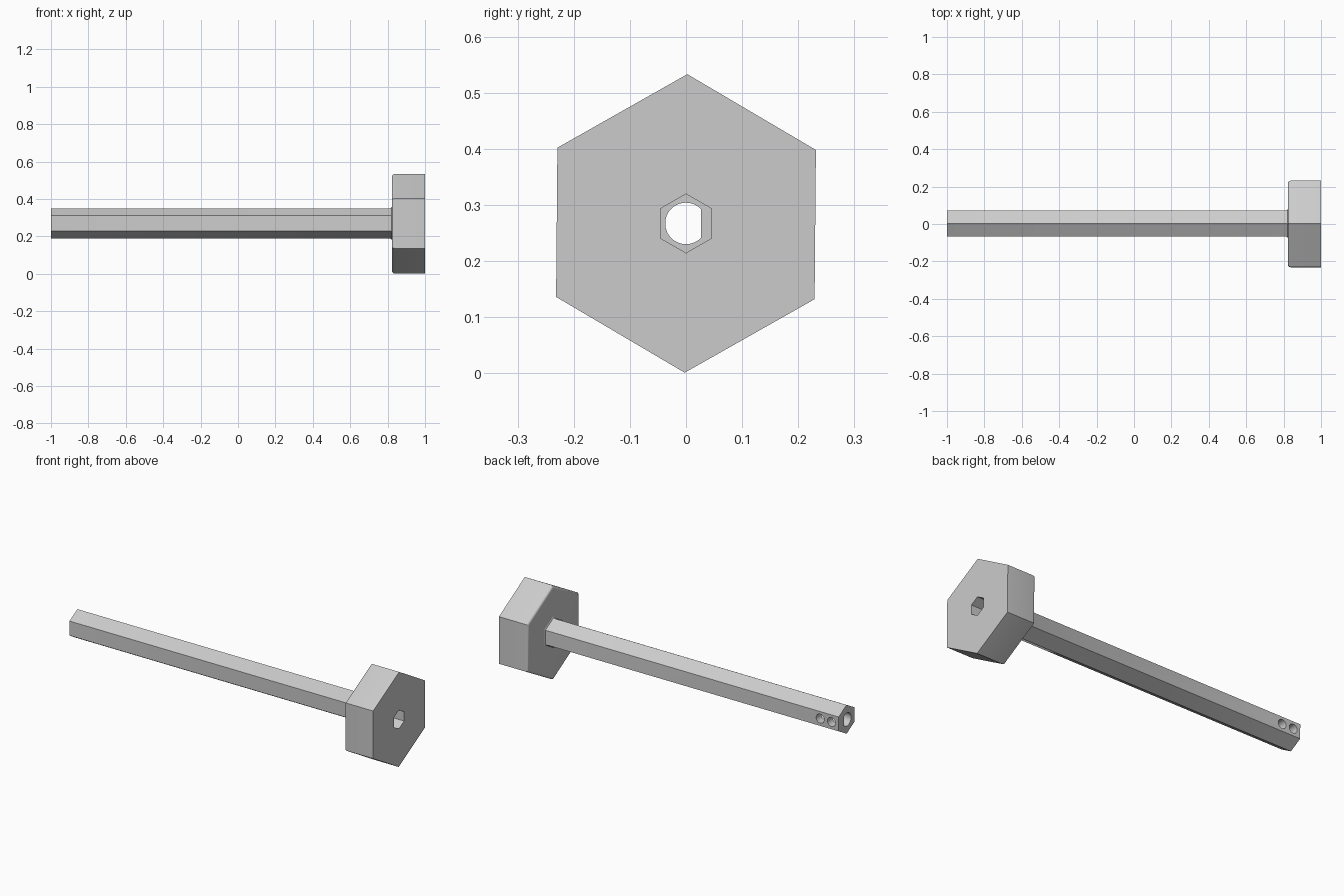
import bpy, bmesh, math

cube = bpy.data.objects.get("Cube")
if cube:
    bpy.data.objects.remove(cube, do_unlink=True)

AXIS_Z = 0.267

grey = bpy.data.materials.new("plain grey")
grey.use_nodes = True
grey.diffuse_color = (0.6, 0.6, 0.6, 1)
grey.node_tree.nodes["Principled BSDF"].inputs["Base Color"].default_value = (0.6, 0.6, 0.6, 1)


def polygon(sides, radius, turn=0.0, flat=None):
    """Cross-section in (y, z) with a corner on top; flat trims the +y side."""
    pts = []
    for i in range(sides):
        a = 2 * math.pi * i / sides + math.radians(turn)
        y = radius * math.sin(a)
        pts.append((y if flat is None else min(y, flat), radius * math.cos(a)))
    return pts


def loft(name, section, stations, offset=(0, AXIS_Z)):
    """Sweep a section along x through (x, scale) stations."""
    bm = bmesh.new()
    rings = [[bm.verts.new((x, y * s + offset[0], z * s + offset[1])) for y, z in section]
             for x, s in stations]
    n = len(section)
    for a, b in zip(rings, rings[1:]):
        for i in range(n):
            j = (i + 1) % n
            bm.faces.new((a[i], a[j], b[j], b[i]))
    bm.faces.new(rings[0])
    bm.faces.new(rings[-1])
    bmesh.ops.recalc_face_normals(bm, faces=bm.faces)
    mesh = bpy.data.meshes.new(name)
    bm.to_mesh(mesh)
    bm.free()
    mesh.materials.append(grey)
    obj = bpy.data.objects.new(name, mesh)
    bpy.context.collection.objects.link(obj)
    return obj


def activate(obj):
    bpy.ops.object.select_all(action='DESELECT')
    obj.select_set(True)
    bpy.context.view_layer.objects.active = obj


def cut(obj, cutters):
    activate(obj)
    for c in cutters:
        mod = obj.modifiers.new("cut", 'BOOLEAN')
        mod.operation = 'DIFFERENCE'
        mod.solver = 'EXACT'
        mod.object = c
        bpy.ops.object.modifier_apply(modifier=mod.name)
    bpy.ops.object.shade_smooth_by_angle(angle=math.radians(25))


# Hexagonal head, its inner rim rounded over
R, HEAD_X, ROUND = 0.266, 0.823, 0.014
rim = []
for k in range(5):
    a = math.pi / 2 * k / 4
    rim.append((HEAD_X + ROUND * (1 - math.sin(a)), 1 - ROUND * (1 - math.cos(a)) / R))
rim = sorted((x, s) for x, s in rim)
# Inset the innermost ring so the rounding meets the flat face
rim = [(HEAD_X + ROUND * (1 - math.cos(t)), 1 - ROUND * (1 - math.sin(t)) / (R * 0.866))
       for t in [math.pi / 2 * k / 4 for k in range(5)]]
head = loft("head", polygon(6, R, turn=0.5), rim + [(1.0, 1.0)])

# Hexagonal shaft with a small flare where it meets the head
shaft = loft("shaft", polygon(6, 0.081, turn=0.5),
             [(-1.0, 1.0), (HEAD_X - 0.01, 1.0), (HEAD_X - 0.003, 1.04), (HEAD_X, 1.12)],
             offset=(0.003, AXIS_Z + 0.002))

# Hexagonal socket, flat-sided bore and two set-screw holes
socket = loft("socket_cutter", polygon(6, 0.0525), [(0.6, 1), (1.1, 1)])
bore = loft("bore_cutter", polygon(48, 0.037, flat=0.027), [(-1.1, 1), (0.65, 1)])
screws = []
for x in (-0.955, -0.885):
    bpy.ops.mesh.primitive_cylinder_add(vertices=32, radius=0.025, depth=0.12,
                                        location=(x, 0.065, AXIS_Z + 0.002),
                                        rotation=(math.pi / 2, 0, 0))
    screw = bpy.context.object
    screw.name = "screw_hole_cutter"
    screw.data.materials.append(grey)
    screws.append(screw)

cut(head, [socket])
cut(shaft, [socket, bore] + screws)
for c in [socket, bore] + screws:
    bpy.data.objects.remove(c, do_unlink=True)
